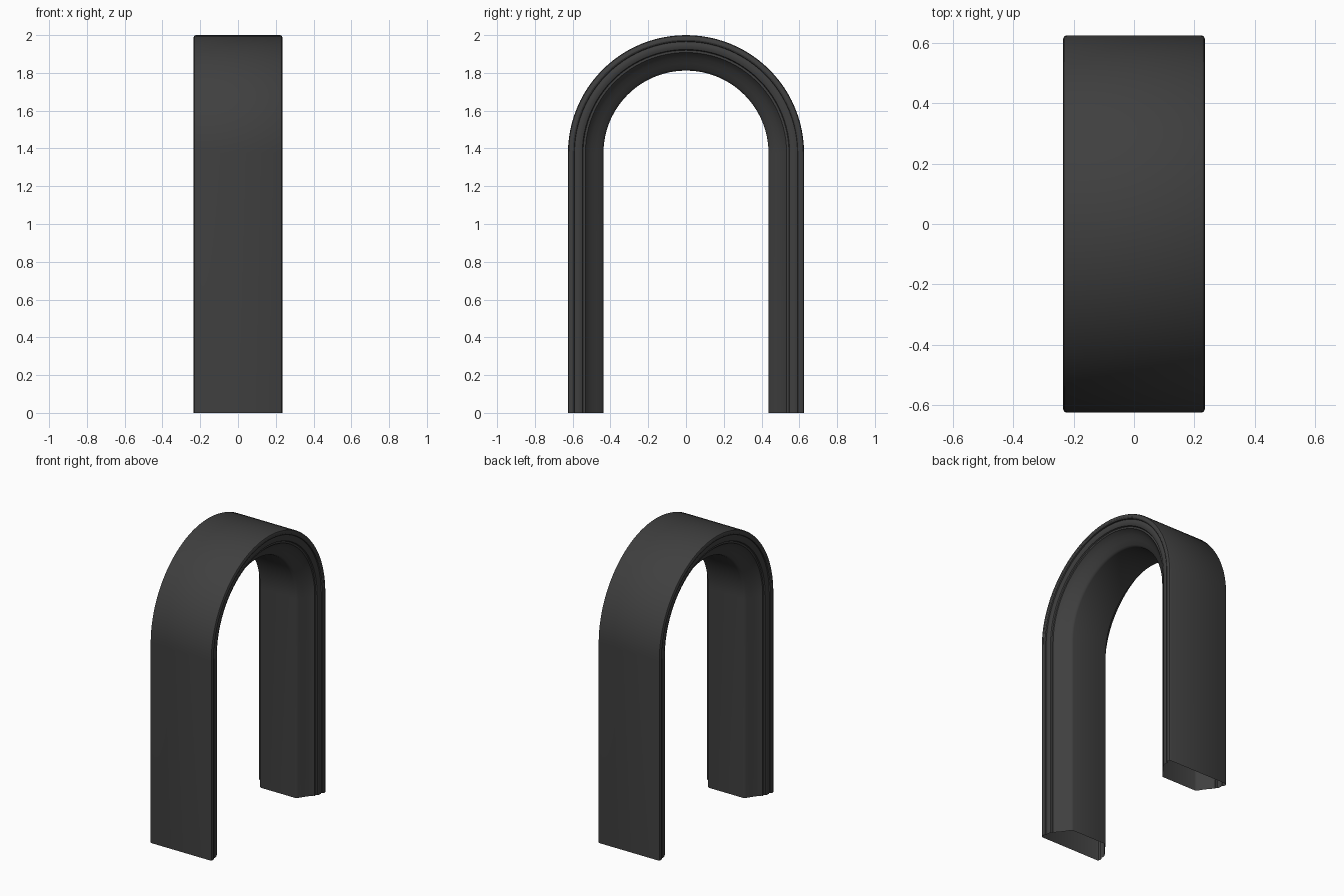
import bpy, bmesh, math

if "Cube" in bpy.data.objects:
    bpy.data.objects.remove(bpy.data.objects["Cube"])

R_OUT, SPRING, SEGS = 0.625, 1.375, 48

# Half of the moulding section as (distance from arch centre, x): intrados to extrados
half = [(0.437, 0.128), (0.440, 0.137), (0.448, 0.145), (0.475, 0.162),
        (0.503, 0.182), (0.530, 0.206), (0.533, 0.212), (0.545, 0.212),
        (0.549, 0.220), (0.562, 0.226), (0.578, 0.226), (0.590, 0.222),
        (0.592, 0.230), (0.600, 0.235), (0.613, 0.235), (0.621, 0.231), (R_OUT, 0.223)]
section = half + [(r, -x) for r, x in reversed(half)]

# Path stations: (angle, z of the station centre), left foot to right foot
stations = [(math.pi, 0.0)]
stations += [(math.pi * (1 - i / SEGS), SPRING) for i in range(SEGS + 1)]
stations += [(0.0, 0.0)]

# Sweep the closed section along the arch; the feet stay open
bm = bmesh.new()
rings = [[bm.verts.new((x, r * math.cos(a), zc + r * math.sin(a))) for r, x in section]
         for a, zc in stations]
n = len(section)
for ra, rb in zip(rings, rings[1:]):
    for i in range(n):
        j = (i + 1) % n
        bm.faces.new((ra[i], ra[j], rb[j], rb[i]))
bmesh.ops.recalc_face_normals(bm, faces=bm.faces)
# Make sure the outer face points outward
top = max(bm.faces, key=lambda f: f.calc_center_median().z)
if top.normal.z < 0:
    bmesh.ops.reverse_faces(bm, faces=bm.faces)

mesh = bpy.data.meshes.new("arch_moulding")
bm.to_mesh(mesh)
bm.free()
arch = bpy.data.objects.new("arch_moulding", mesh)
bpy.context.collection.objects.link(arch)

# Dark finish
mat = bpy.data.materials.new("dark_grey")
mat.diffuse_color = (0.05, 0.05, 0.05, 1)
mat.use_nodes = True
mat.node_tree.nodes["Principled BSDF"].inputs["Base Color"].default_value = mat.diffuse_color
mesh.materials.append(mat)

# Smooth shading with crisp moulding edges
bpy.context.view_layer.objects.active = arch
arch.select_set(True)
bpy.ops.object.shade_smooth_by_angle(angle=math.radians(30))
